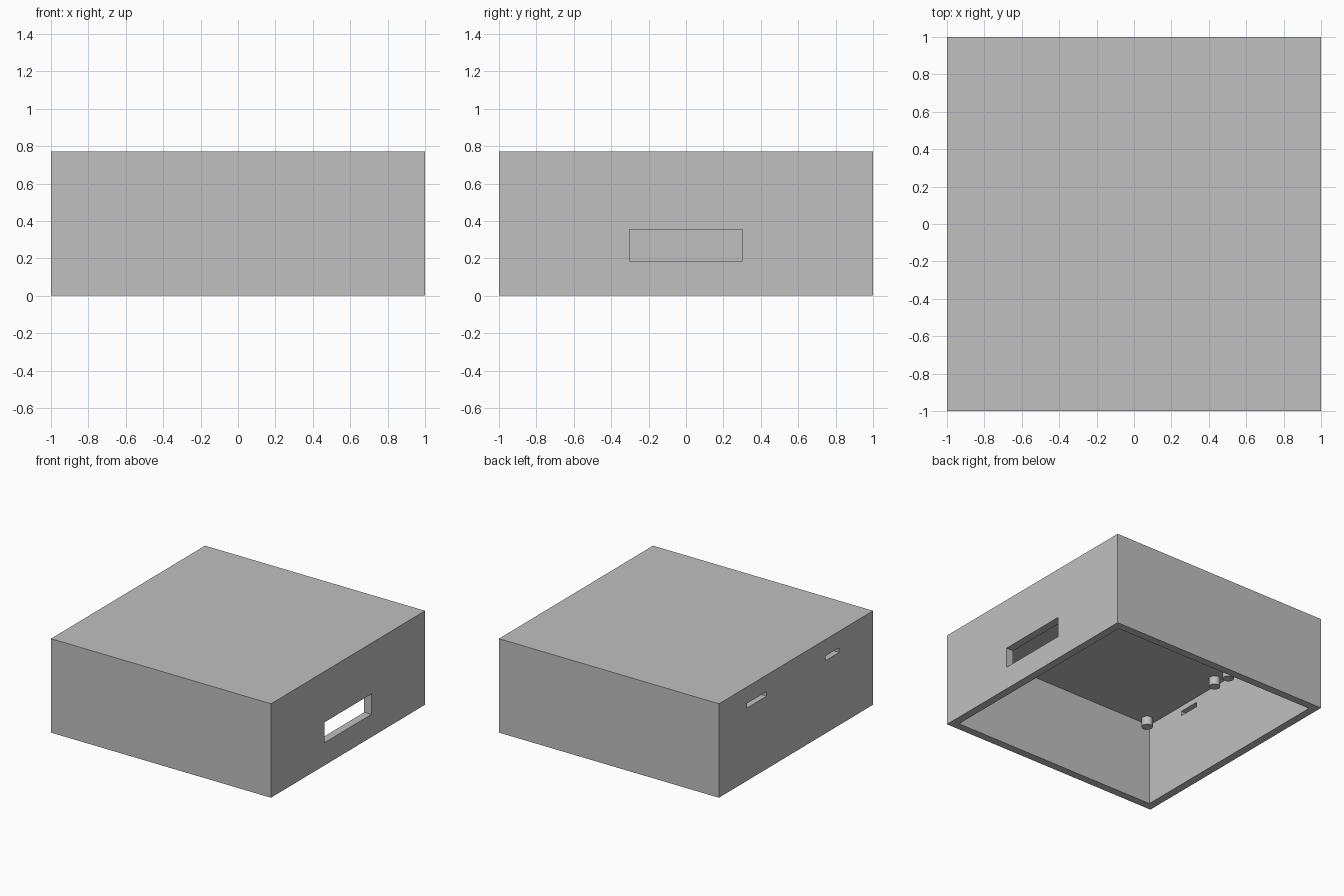
import bpy
import math

old = bpy.data.objects.get("Cube")
if old:
    bpy.data.objects.remove(old, do_unlink=True)

HEIGHT, WALL, CEILING = 0.772, 0.065, 0.68
INNER = 1 - WALL

# Single plain grey
grey = bpy.data.materials.new("plain_grey")
grey.use_nodes = True
colour = (0.53, 0.53, 0.53, 1)
grey.diffuse_color = colour
grey.node_tree.nodes["Principled BSDF"].inputs["Base Color"].default_value = colour


def box(name, x, y, z):
    """Box from (min, max) ranges on each axis."""
    ranges = (x, y, z)
    bpy.ops.mesh.primitive_cube_add(size=1, location=[(a + b) / 2 for a, b in ranges])
    ob = bpy.context.object
    ob.name = name
    ob.scale = [b - a for a, b in ranges]
    bpy.ops.object.transform_apply(location=True, rotation=False, scale=True)
    ob.data.materials.append(grey)
    return ob


def cut(target, cutter):
    """Subtract the cutter and discard it."""
    cutter.hide_render = True
    mod = target.modifiers.new("cut", "BOOLEAN")
    mod.operation, mod.solver, mod.object = "DIFFERENCE", "EXACT", cutter
    bpy.context.view_layer.objects.active = target
    bpy.ops.object.modifier_apply(modifier=mod.name)
    bpy.data.objects.remove(cutter, do_unlink=True)


# Open-bottomed enclosure
shell = box("enclosure_shell", (-1, 1), (-1, 1), (0, HEIGHT))
cut(shell, box("cavity", (-INNER, INNER), (-INNER, INNER), (-0.2, CEILING)))

# Display window in one side, two port slots in the other
cut(shell, box("window", (0.8, 1.2), (-0.303, 0.303), (0.187, 0.354)))
for low, high in ((0.38, 0.635), (-0.56, -0.38)):
    cut(shell, box("slot", (-1.2, -0.8), (low, high), (0.598, 0.636)))

# Board mounting pegs hanging from the ceiling
for side_x in (-0.86, 0.64):
    for y in (-0.87, -0.08, 0.08, 0.87):
        bpy.ops.mesh.primitive_cylinder_add(
            vertices=32, radius=0.042, depth=0.08, location=(side_x, y, CEILING - 0.03))
        peg = bpy.context.object
        peg.name = "mounting_peg"
        peg.data.materials.append(grey)
        bpy.ops.object.shade_smooth_by_angle(angle=math.radians(30))
